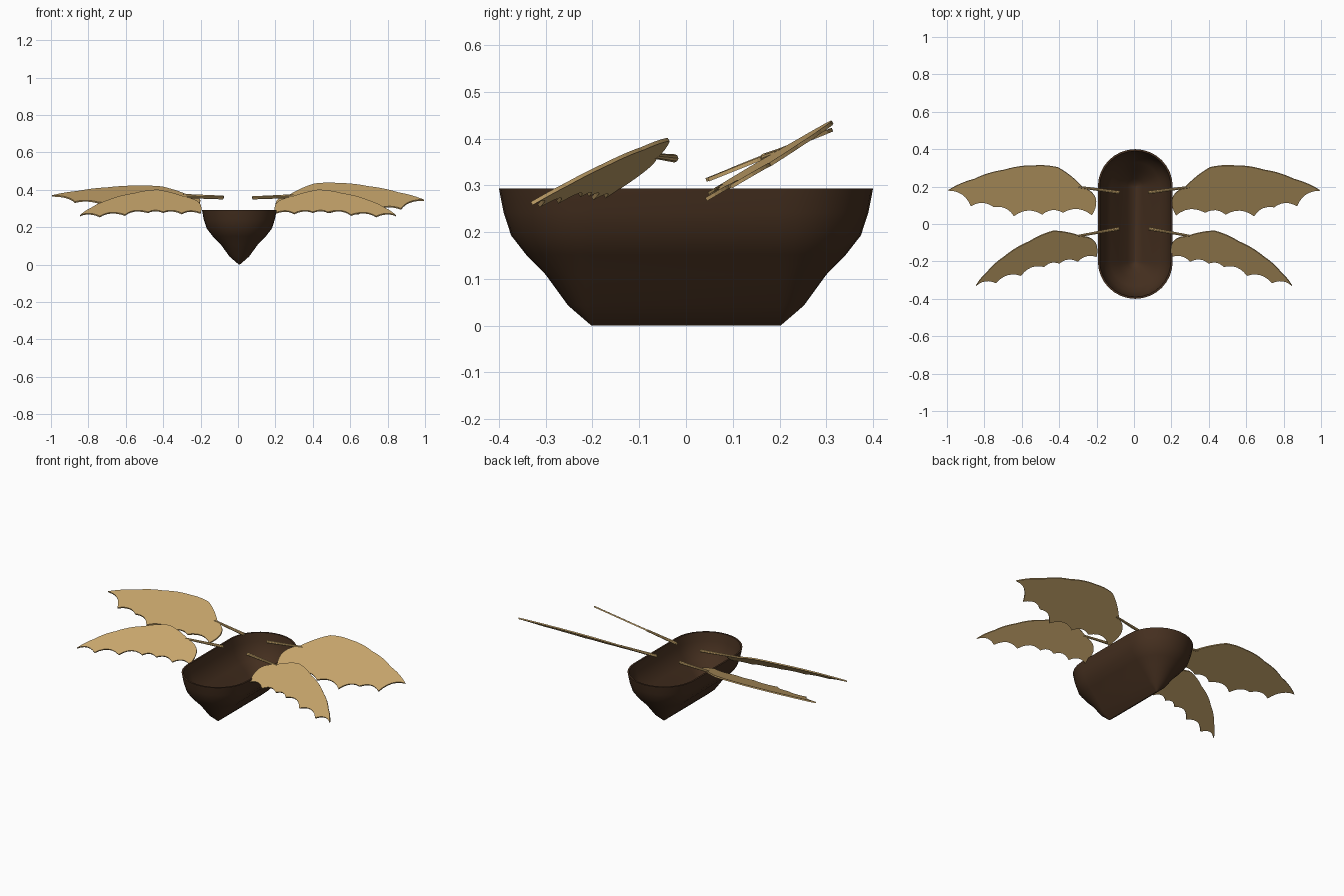
import bpy
import bmesh
from math import pi, cos, sin
from mathutils import Vector, Matrix

if "Cube" in bpy.data.objects:
    bpy.data.objects.remove(bpy.data.objects["Cube"], do_unlink=True)


def material(name, colour):
    mat = bpy.data.materials.new(name)
    mat.use_nodes = True
    mat.diffuse_color = (*colour, 1)
    mat.node_tree.nodes["Principled BSDF"].inputs["Base Color"].default_value = (*colour, 1)
    return mat


DARK_WOOD = material("dark wood", (0.06, 0.029, 0.014))
TAN = material("tan canvas", (0.56, 0.37, 0.145))


def add_object(name, bm, mat):
    bmesh.ops.recalc_face_normals(bm, faces=bm.faces)
    mesh = bpy.data.meshes.new(name)
    bm.to_mesh(mesh)
    bm.free()
    mesh.materials.append(mat)
    obj = bpy.data.objects.new(name, mesh)
    bpy.context.collection.objects.link(obj)
    return obj


# Hull: stadium-shaped rings lofted up the outside and back down the inside
PROFILE = [(0.002, 0), (0.052, 0.043), (0.1, 0.109), (0.142, 0.152),
           (0.174, 0.193), (0.19, 0.242), (0.2, 0.293)]
HALF_KEEL, SHELL, ARC = 0.2, 0.01, 16


def stadium(bm, radius, z):
    ring = []
    for side in (1, -1):
        for i in range(ARC + 1):
            a = pi * i / ARC
            ring.append(bm.verts.new((side * radius * cos(a) + 0.007,
                                      side * (radius * sin(a) + HALF_KEEL), z)))
    return ring


bm = bmesh.new()
inside = [(max(r - SHELL, 0.002), z) for r, z in reversed(PROFILE[1:])]
inside.append((0.002, 0.014))
rings = [stadium(bm, r, z) for r, z in PROFILE + inside]
for low, high in zip(rings, rings[1:]):
    n = len(low)
    for i in range(n):
        j = (i + 1) % n
        bm.faces.new((low[i], low[j], high[j], high[i]))
bm.faces.new(rings[0])
bm.faces.new(rings[-1])
hull = add_object("hull", bm, DARK_WOOD)
bpy.context.view_layer.objects.active = hull
hull.select_set(True)
bpy.ops.object.shade_smooth_by_angle(angle=0.7)
hull.select_set(False)


# Wings: leading edge, scalloped trailing edge and hollow inner edge on a tilted plane
def bow(points, depth, steps=6):
    """Join points with arcs that bend to the left of travel by depth times length."""
    path = []
    for a, b in zip(points, points[1:]):
        a, b = Vector(a), Vector(b)
        side = Vector((a.y - b.y, b.x - a.x))
        for i in range(steps):
            t = i / steps
            path.append(a.lerp(b, t) + side * depth * 4 * t * (1 - t))
    return path


def wing(name, side, leading, cusps, root, plane):
    height, slope_x, slope_y = plane

    def place(p):
        dx, dy = p[0] - root[0], p[1] - root[1]
        return Vector((side * p[0], p[1], height + slope_x * dx + slope_y * dy))

    normal = Vector((-side * slope_x, -slope_y, 1)).normalized()
    outline = bow(leading, 0.04)
    outline += bow([leading[-1]] + cusps, -0.17)
    outline += bow([cusps[-1], leading[0]], 0.3, 10)
    bm = bmesh.new()
    face = bm.faces.new([bm.verts.new(place(p) - normal * 0.004) for p in outline])
    extruded = bmesh.ops.extrude_face_region(bm, geom=[face], use_keep_orig=True)["geom"]
    bmesh.ops.translate(bm, vec=normal * 0.008,
                        verts=[v for v in extruded if isinstance(v, bmesh.types.BMVert)])
    bmesh.ops.triangulate(bm, faces=[f for f in bm.faces if len(f.verts) > 4])
    add_object(name + "_wing", bm, TAN)

    # Arm that carries the wing over the hull
    start, end = place(root), place((leading[0][0] + 0.02, leading[0][1]))
    axis = end - start
    turn = axis.to_track_quat("Z", "Y").to_matrix().to_4x4()
    bm = bmesh.new()
    bmesh.ops.create_cone(bm, cap_ends=True, segments=8, radius1=0.009, radius2=0.006,
                          depth=axis.length,
                          matrix=Matrix.Translation((start + end) / 2) @ turn)
    add_object(name + "_arm", bm, TAN)


FRONT_LEADING = [(0.285, -0.065), (0.43, -0.037), (0.56, -0.094),
                 (0.695, -0.176), (0.785, -0.257), (0.845, -0.33)]
FRONT_CUSPS = [(0.738, -0.315), (0.604, -0.275), (0.48, -0.228),
               (0.4, -0.21), (0.3, -0.2), (0.2, -0.175)]
REAR_LEADING = [(0.275, 0.198), (0.406, 0.302), (0.535, 0.312),
                (0.695, 0.289), (0.855, 0.24), (0.994, 0.18)]
REAR_CUSPS = [(0.872, 0.096), (0.749, 0.091), (0.642, 0.043),
              (0.49, 0.052), (0.38, 0.062), (0.225, 0.048)]

for label, side, rear_plane in (("left", 1, (0.357, -0.021, 0.6)),
                                ("right", -1, (0.36, 0.003, 0.4))):
    wing("front_" + label, side, FRONT_LEADING, FRONT_CUSPS,
         (0.08, -0.025), (0.358, 0.138, 0.663))
    wing("rear_" + label, side, REAR_LEADING, REAR_CUSPS,
         (0.077, 0.168), rear_plane)
